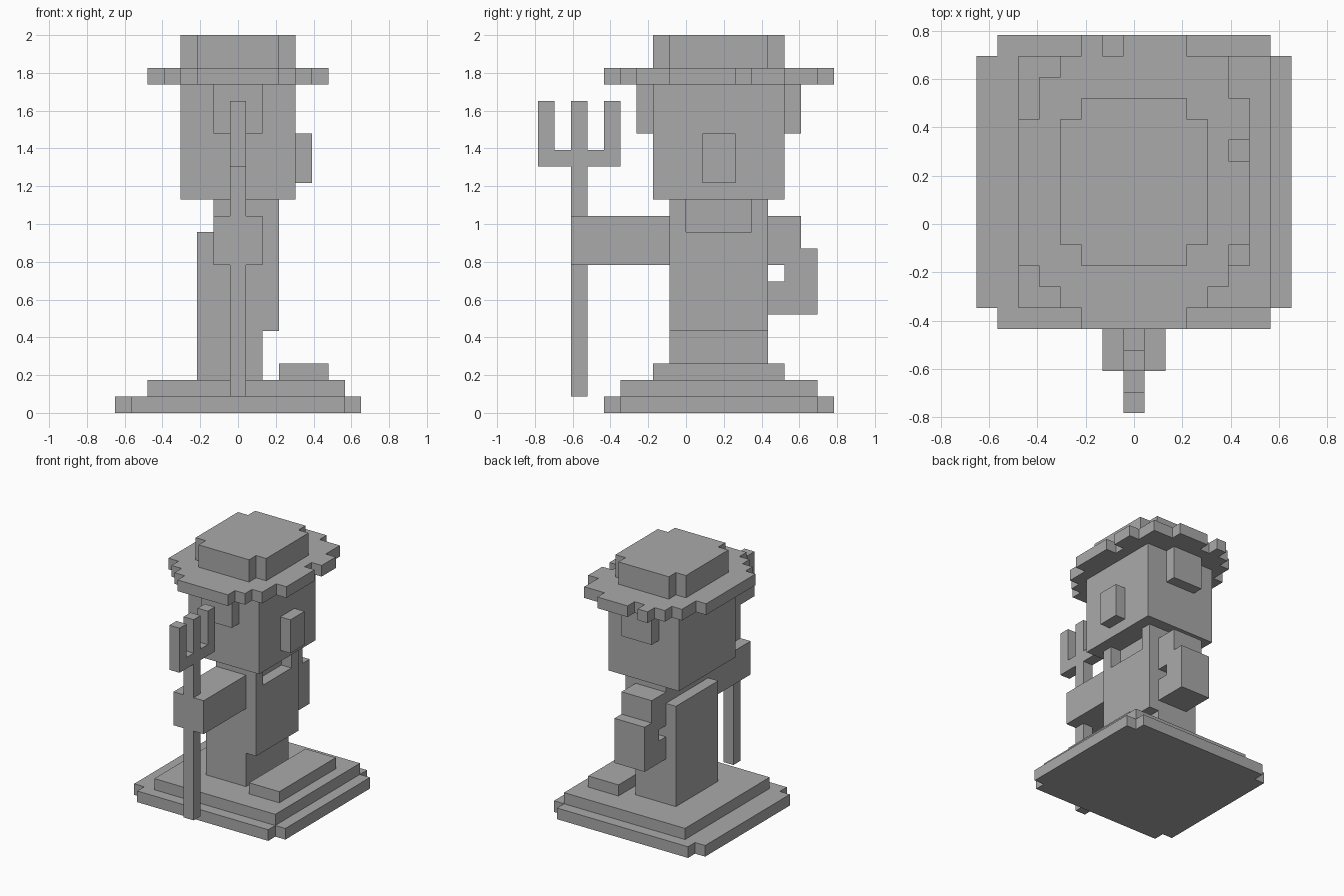
import bpy
import bmesh
from mathutils import Vector

U = 2 / 23  # size of one building block

cube = bpy.data.objects.get("Cube")
if cube:
    bpy.data.objects.remove(cube, do_unlink=True)

stone = bpy.data.materials.new("stone grey")
stone.use_nodes = True
GREY = (0.4, 0.4, 0.4, 1)
stone.diffuse_color = GREY
stone.node_tree.nodes["Principled BSDF"].inputs["Base Color"].default_value = GREY


def prism(name, outline, axis, lo, hi):
    """Extrude an outline, given in blocks, along one axis from lo to hi."""
    def place(p, d):
        p = list(p)
        p.insert("xyz".index(axis), d)
        return Vector(p) * U

    bm = bmesh.new()
    face = bm.faces.new([bm.verts.new(place(p, lo)) for p in outline])
    out = bmesh.ops.extrude_face_region(bm, geom=[face])
    moved = [v for v in out["geom"] if isinstance(v, bmesh.types.BMVert)]
    bmesh.ops.translate(bm, verts=moved, vec=place((0, 0), hi - lo))
    bmesh.ops.recalc_face_normals(bm, faces=bm.faces)
    mesh = bpy.data.meshes.new(name)
    bm.to_mesh(mesh)
    bm.free()
    mesh.materials.append(stone)
    obj = bpy.data.objects.new(name, mesh)
    bpy.context.collection.objects.link(obj)
    return obj


def box(name, x, y, z):
    return prism(name, [(x[0], y[0]), (x[1], y[0]), (x[1], y[1]), (x[0], y[1])], "z", *z)


def notched(w, y0, y1):
    """Rectangle with one block missing at each corner."""
    right = [(w - 1, y0), (w - 1, y0 + 1), (w, y0 + 1),
             (w, y1 - 1), (w - 1, y1 - 1), (w - 1, y1)]
    return right + [(-x, y) for x, y in reversed(right)]


# Stepped pedestal
prism("pedestal_base", notched(7.5, -5, 9), "z", 0, 1)
box("pedestal_step", (-5.5, 6.5), (-4, 8), (1, 2))
box("pedestal_block", (2.5, 5.5), (-2, 6), (2, 3))

# Torso: stepped core and a slotted slab on its left side
prism("torso", [(-2.5, 2), (1.5, 2), (1.5, 13), (-1.5, 13), (-1.5, 11), (-2.5, 11)],
      "y", -1, 5)
prism("torso_side", [(-1, 5), (5, 5), (5, 13), (4, 13), (4, 11), (0, 11), (0, 13), (-1, 13)],
      "x", 1.5, 2.5)

# Arms
box("front_arm", (-1.5, 1.5), (-7, -1), (9, 12))
prism("rear_arm", [(5, 6), (8, 6), (8, 10), (7, 10), (7, 12), (5, 12), (5, 9),
                   (6, 9), (6, 8), (5, 8)], "x", -1.5, 1.5)

# Three-pronged fork
prism("fork", [(-7, 1), (-6, 1), (-6, 15), (-4, 15), (-4, 19), (-5, 19), (-5, 16),
               (-6, 16), (-6, 19), (-7, 19), (-7, 16), (-8, 16), (-8, 19),
               (-9, 19), (-9, 15), (-7, 15)], "x", -0.5, 0.5)

# Head
box("head", (-3.5, 3.5), (-2, 6), (13, 20))
box("ear", (3.5, 4.5), (1, 3), (14, 17))
for name, y in (("front_lock", -3), ("back_lock", 6)):
    box(name, (-1.5, 1.5), (y, y + 1), (17, 20))

# Hat with a ragged brim
brim_right = [(2.5, -5), (2.5, -4), (3.5, -4), (3.5, -3), (4.5, -3), (4.5, -1), (5.5, -1),
              (5.5, 3), (4.5, 3), (4.5, 4), (5.5, 4), (5.5, 6), (4.5, 6), (4.5, 8),
              (2.5, 8), (2.5, 9)]
brim_left = [(-0.5, 9), (-0.5, 8), (-1.5, 8), (-1.5, 9), (-2.5, 9), (-2.5, 8), (-3.5, 8),
             (-3.5, 7), (-4.5, 7), (-4.5, 5), (-5.5, 5), (-5.5, -2), (-4.5, -2),
             (-4.5, -3), (-3.5, -3), (-3.5, -4), (-2.5, -4), (-2.5, -5)]
prism("hat_brim", brim_right + brim_left, "z", 20, 21)
prism("hat_crown", notched(3.5, -2, 6), "z", 21, 23)
